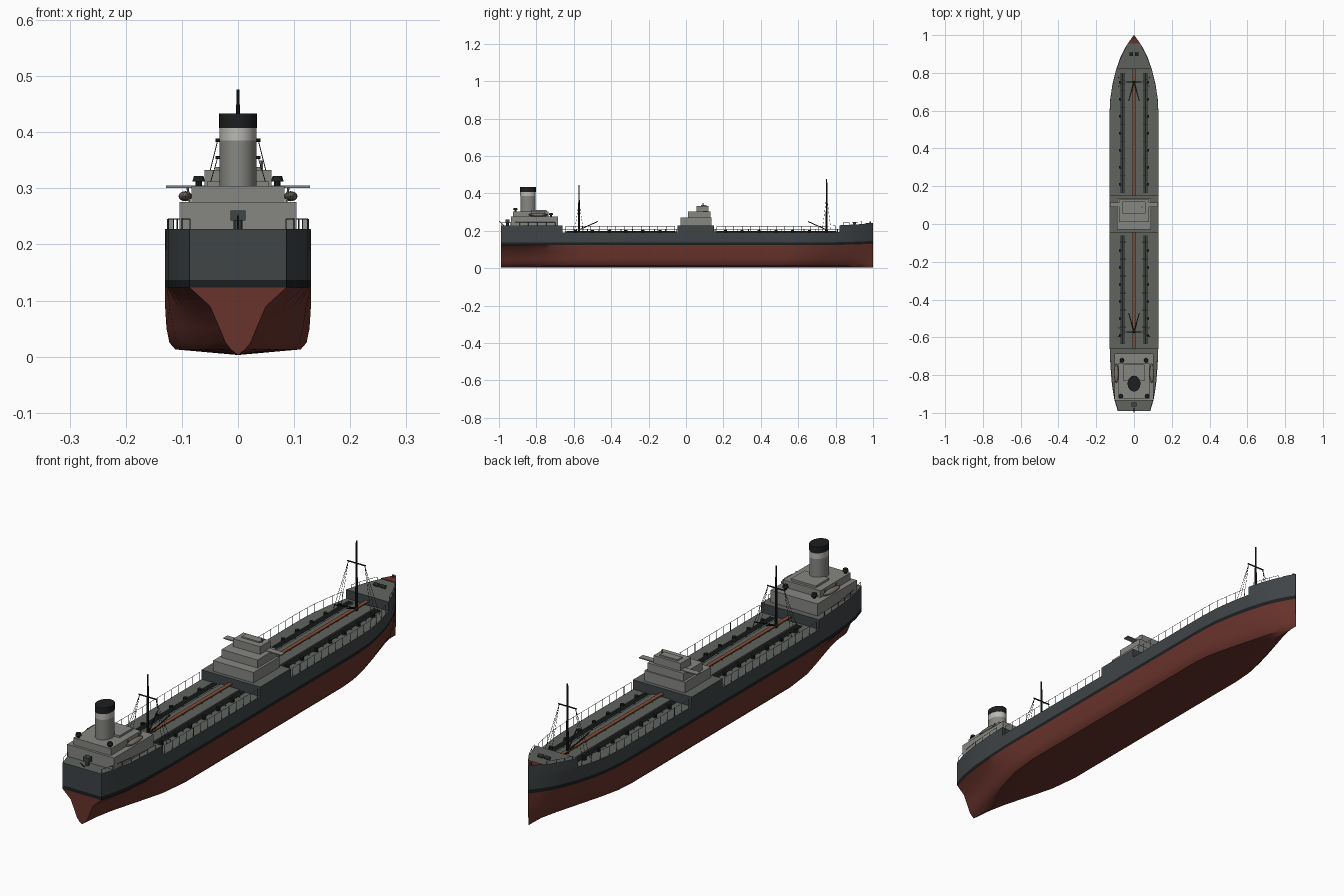
import bpy, bmesh, math
from mathutils import Vector, Matrix

if "Cube" in bpy.data.objects:
    bpy.data.objects.remove(bpy.data.objects["Cube"])

COLORS = {
    "red": (0.14, 0.033, 0.025, 1), "hull_grey": (0.05, 0.058, 0.062, 1),
    "black": (0.012, 0.013, 0.014, 1), "deck": (0.115, 0.125, 0.11, 1),
    "house": (0.24, 0.245, 0.225, 1), "brown": (0.22, 0.075, 0.035, 1),
    "pale": (0.5, 0.49, 0.46, 1), "boat": (0.2, 0.17, 0.14, 1)}
MATS = {}
for n, c in COLORS.items():
    MATS[n] = bpy.data.materials.new(n)
    MATS[n].diffuse_color = c


def finish(name, bm, *mats, smooth=True):
    bmesh.ops.recalc_face_normals(bm, faces=bm.faces)
    me = bpy.data.meshes.new(name)
    bm.to_mesh(me)
    bm.free()
    ob = bpy.data.objects.new(name, me)
    bpy.context.collection.objects.link(ob)
    for m in mats:
        me.materials.append(MATS[m])
    if smooth:
        bpy.ops.object.select_all(action='DESELECT')
        ob.select_set(True)
        bpy.context.view_layer.objects.active = ob
        bpy.ops.object.shade_smooth_by_angle(angle=math.radians(30))
    return ob


def box(bm, x0, x1, y0, y1, z0, z1):
    m = Matrix.Translation(((x0+x1)/2, (y0+y1)/2, (z0+z1)/2)) @ Matrix.Diagonal((x1-x0, y1-y0, z1-z0, 1))
    bmesh.ops.create_cube(bm, size=1, matrix=m)


def rod(bm, a, b, r, r2=None, n=6):
    a, b = Vector(a), Vector(b)
    d = b - a
    m = Matrix.Translation((a+b)/2) @ d.to_track_quat('Z', 'Y').to_matrix().to_4x4()
    bmesh.ops.create_cone(bm, cap_ends=True, segments=n, radius1=r,
                          radius2=r if r2 is None else r2, depth=d.length, matrix=m)


def lerp_table(t, y):
    for (a, va), (b, vb) in zip(t, t[1:]):
        if y <= b:
            return va + (vb-va)*max(0, y-a)/(b-a)
    return t[-1][1]


# Hull form: deck half-width along the length, sections blended stern - mid - bow
WIDTH = [(-.99, .086), (-.93, .104), (-.85, .117), (-.75, .125), (-.62, .13), (.58, .13), (.66, .126),
         (.74, .114), (.82, .094), (.88, .073), (.93, .049), (.97, .023), (1, .001)]
ZS = [.003, .013, .025, .05, .09, .123, .137, .19]
STERN = [0, .15, .26, .38, .58, 1, 1, 1]
MID = [0, .86, .94, .98, 1, 1, 1, 1]
BOW = [0, .2, .34, .55, .75, .88, .92, 1]


def half(y):
    return lerp_table(WIDTH, y)


def sheer(y):
    return .014*max(0, (y-.7)/.3)**1.5


def stations(y0, y1):
    ys = [y for y, _ in WIDTH] + [-.7, -.5, .5]
    return sorted({y0, y1} | {y for y in ys if y0 < y < y1})


bm = bmesh.new()
rings = []
for y in stations(-.99, 1):
    s = min(1, max(0, (-.5-y)/.49))
    s = s*s*(3-2*s)
    b = min(1, max(0, (y-.55)/.45))
    pts = []
    for z, fs, fm, fb in zip(ZS, STERN, MID, BOW):
        f = fm + (fs-fm)*s + (fb-fm)*b
        pts.append((half(y)*f, y, z + sheer(y)*max(0, (z-.05)/.14)))
    ring = [bm.verts.new((-x, y, z)) for x, y, z in reversed(pts[1:])] + [bm.verts.new(p) for p in pts]
    rings.append(ring)
for r, q in zip(rings, rings[1:]):
    n = len(r)
    for i in range(n-1):
        f = bm.faces.new((r[i], r[i+1], q[i+1], q[i]))
        lvl = max(n//2 - i - 1, i - n//2)
        f.material_index = 0 if lvl < 5 else 1 if lvl == 5 else 2
    bm.faces.new((r[0], q[0], q[-1], r[-1])).material_index = 3
# transom and stem closed level by level
for r in (rings[0], rings[-1]):
    c = len(r)//2
    for k in range(c):
        vs = [r[c-k], r[c-k-1], r[c+k+1]] + ([r[c+k]] if k else [])
        bm.faces.new(vs).material_index = 0 if k < 5 else 1 if k == 5 else 2
finish("hull", bm, "red", "black", "hull_grey", "deck")


# Raised hull sections that follow the deck outline
def raised(name, y0, y1, z0, z1, side, top):
    bm = bmesh.new()
    rows = []
    for y in stations(y0, y1):
        h, s = half(y), sheer(y)
        rows.append([bm.verts.new(p) for p in ((-h, y, z0+s), (-h, y, z1+s), (h, y, z1+s), (h, y, z0+s))])
    for a, b in zip(rows, rows[1:]):
        for i in range(4):
            j = (i+1) % 4
            bm.faces.new((a[i], a[j], b[j], b[i])).material_index = int(i == 1)
    bm.faces.new(rows[0])
    bm.faces.new(rows[-1])
    finish(name, bm, side, top)


raised("poop", -.99, -.66, .19, .228, "hull_grey", "deck")
raised("midship_island", -.045, .15, .19, .228, "hull_grey", "deck")
raised("forecastle", .82, 1, .19, .226, "hull_grey", "deck")
raised("bow_tip_plate", .955, 1, .226, .229, "hull_grey", "red")

# Deck houses
bm = bmesh.new()
box(bm, -.104, .104, -.935, -.685, .228, .276)
box(bm, -.083, .083, -.925, -.735, .276, .304)
box(bm, -.055, .055, -.83, -.745, .304, .312)
finish("aft_house", bm, "house", smooth=False)
bm = bmesh.new()
box(bm, -.09, .09, -.03, .135, .228, .27)
box(bm, -.08, .08, .01, .13, .27, .302)
box(bm, -.128, .128, .09, .115, .301, .305)
box(bm, -.06, .06, .055, .12, .302, .333)
box(bm, -.04, .04, .08, .11, .333, .338)
rod(bm, (.042, .09, .333), (.042, .09, .35), .003)
finish("bridge_house", bm, "house", smooth=False)

# Funnel in coloured bands (oval)
for name, z0, z1, k, mat in (("funnel", .3, .385, 1, "house"), ("funnel_band", .385, .408, 1.005, "pale"),
                             ("funnel_top", .408, .433, 1.02, "black")):
    bm = bmesh.new()
    rod(bm, (0, 0, z0), (0, 0, z1), 1, n=32)
    bmesh.ops.transform(bm, verts=bm.verts, matrix=Matrix.Translation((0, -.845, 0)) @ Matrix.Diagonal((.033*k, .041*k, 1, 1)))
    finish(name, bm, mat)

# Lifeboats and ventilators
boats, vents = bmesh.new(), bmesh.new()
for s in (-1, 1):
    m = Matrix.Translation((s*.094, -.79, .286)) @ Matrix.Diagonal((.012, .052, .009, 1))
    bmesh.ops.create_uvsphere(boats, u_segments=12, v_segments=8, radius=1, matrix=m)
    for y in (-.825, -.755):
        rod(boats, (s*.086, y, .274), (s*.09, y, .302), .002)
    for x, y, z in ((.07, -.912, .304), (.064, -.722, .276)):
        rod(vents, (s*x, y, z), (s*x, y, z+.012), .006, n=10)
        rod(vents, (s*x, y, z+.008), (s*x, y, z+.018), .012, .009, n=10)
finish("lifeboats", boats, "boat")
finish("ventilators", vents, "black")

# Cargo deck: trunk, pipes, hatches, catwalk
trunk, pipes, hatches, walk = (bmesh.new() for _ in range(4))
for y0, y1 in ((-.645, -.05), (.155, .81)):
    box(trunk, -.042, .042, y0, y1, .19, .197)
    box(walk, -.008, .008, y0-.015, y1+.01, .206, .21)
    n = round((y1-y0)/.06)
    for i in range(n+1):
        y = y0 + (y1-y0)*i/n
        rod(walk, (0, y, .19), (0, y, .207), .002)
    for s in (-1, 1):
        for x in (.053, .061, .069):
            rod(pipes, (s*x, y0+.01, .197), (s*x, y1-.01, .197), .003)
        for i in range(7):
            y = y0 + .055 + i*.09
            if y < y1-.02:
                rod(hatches, (s*.073, y, .188), (s*.073, y, .204), .008, n=10)
                rod(pipes, (s*.04, y+.045, .193), (s*.075, y+.045, .193), .002)
finish("cargo_trunk", trunk, "deck", smooth=False)
finish("cargo_pipes", pipes, "hull_grey")
finish("tank_hatches", hatches, "black")
finish("catwalk", walk, "brown", smooth=False)

# Masts with crosstree, stays and twin booms
for name, y, top, d in (("aft_mast", -.572, .445, 1), ("fore_mast", .752, .476, -1)):
    bm = bmesh.new()
    rod(bm, (0, y, .19), (0, y, top), .006, .003, n=10)
    zc = top - .09
    rod(bm, (-.04, y, zc), (.04, y, zc), .003)
    for s in (-1, 1):
        rod(bm, (0, y, .205), (s*.028, y+d*.1, .25), .0025)
        for k in (-.025, 0, .025):
            rod(bm, (s*.036, y, zc), (s*.085, y+k, .19), .0007, n=4)
    finish(name, bm, "black")

# Railings following the deck edge
bm = bmesh.new()
for y0, y1, z, h in ((-.645, -.06, .19, .034), (.165, .8, .19, .034), (-.985, -.7, .228, .017), (.84, .94, .226, .012)):
    n = max(3, round((y1-y0)/.045))
    for s in (-1, 1):
        last = None
        for i in range(n+1):
            y = y0 + (y1-y0)*i/n
            p = Vector((s*(half(y)-.002), y, z+sheer(y)))
            q = p + Vector((0, 0, h))
            rod(bm, p, q, .0012, n=4)
            if last:
                rod(bm, last, q, .0009, n=4)
            last = q
finish("railings", bm, "hull_grey", smooth=False)

# Stern winch stand, stern staff, bow windlass and post
bm = bmesh.new()
rod(bm, (0, -.955, .228), (0, -.955, .245), .008, n=8)
box(bm, -.013, .013, -.965, -.945, .243, .261)
rod(bm, (0, -.975, .228), (0, -.998, .252), .002)
for s in (-1, 1):
    rod(bm, (s*.004, .9, .24), (s*.025, .9, .24), .007, n=10)
rod(bm, (0, .985, .23), (0, .985, .25), .005, n=8)
finish("deck_machinery", bm, "hull_grey")

for m in bpy.data.materials:
    if m.users and not m.is_grease_pencil:
        m.use_nodes = True
        m.node_tree.nodes["Principled BSDF"].inputs["Base Color"].default_value = m.diffuse_color
